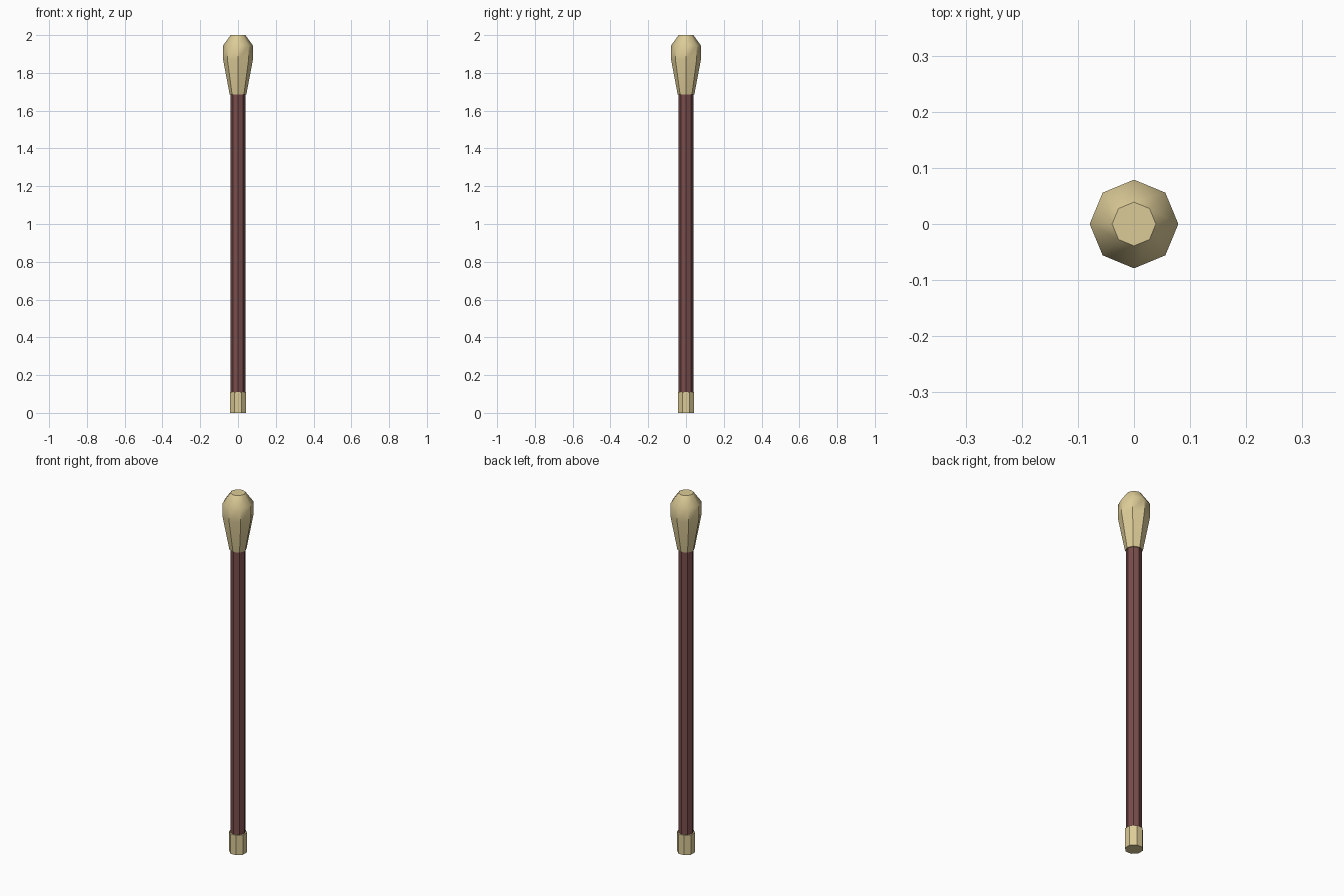
import bpy, bmesh, math

if "Cube" in bpy.data.objects:
    bpy.data.objects.remove(bpy.data.objects["Cube"])

SIDES = 8

def material(name, color):
    m = bpy.data.materials.new(name)
    m.diffuse_color = color
    m.use_nodes = True
    m.node_tree.nodes["Principled BSDF"].inputs["Base Color"].default_value = m.diffuse_color
    return m

def lathe(name, profile, mat, turn=0.0):
    """Closed octagonal solid from (radius, z) rings."""
    bm = bmesh.new()
    rings = []
    for r, z in profile:
        angles = [turn + 2 * math.pi * i / SIDES for i in range(SIDES)]
        rings.append([bm.verts.new((r * math.cos(a), r * math.sin(a), z)) for a in angles])
    for lo, hi in zip(rings, rings[1:]):
        for i in range(SIDES):
            j = (i + 1) % SIDES
            bm.faces.new((lo[i], lo[j], hi[j], hi[i]))
    bm.faces.new(rings[0][::-1])
    bm.faces.new(rings[-1])
    mesh = bpy.data.meshes.new(name)
    bm.to_mesh(mesh)
    bm.free()
    mesh.materials.append(mat)
    obj = bpy.data.objects.new(name, mesh)
    bpy.context.collection.objects.link(obj)
    # facets stay crisp around the axis, soft along it
    bpy.ops.object.select_all(action='DESELECT')
    obj.select_set(True)
    bpy.context.view_layer.objects.active = obj
    bpy.ops.object.shade_smooth_by_angle(angle=math.radians(40))
    return obj

wood = material("red_wood", (0.19, 0.075, 0.07, 1))
brass = material("pale_brass", (0.72, 0.60, 0.31, 1))

# Long handle
lathe("shaft", [(0.039, 0.01), (0.039, 1.72)], wood)
# Foot cap
lathe("ferrule", [(0.046, 0.0), (0.046, 0.11)], brass, math.pi / SIDES)
# Bulbous head
lathe("head", [(0.044, 1.685), (0.079, 1.87), (0.079, 1.945), (0.039, 2.0)], brass)
